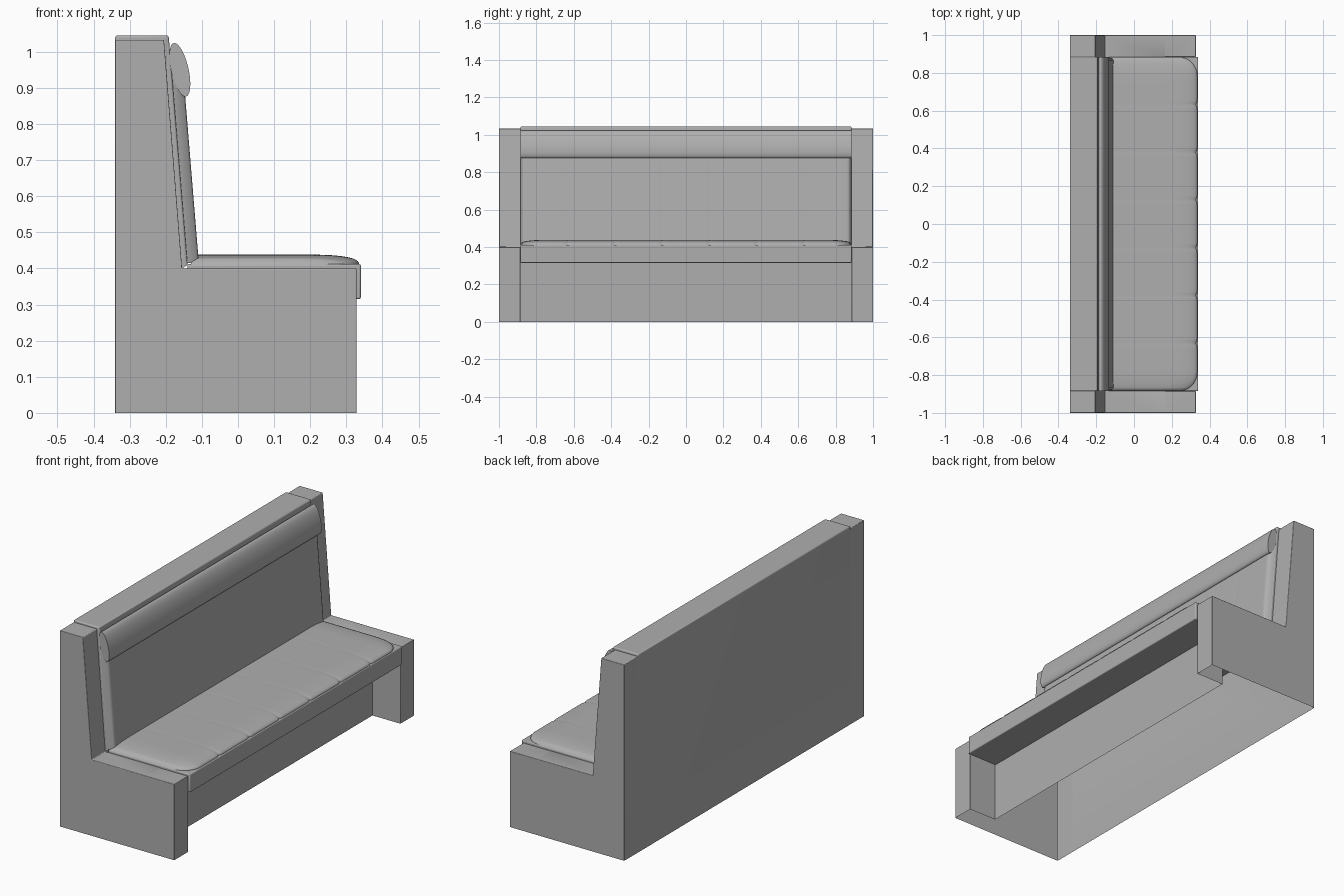
import bpy
import bmesh
import math

cube = bpy.data.objects.get("Cube")
if cube:
    bpy.data.objects.remove(cube, do_unlink=True)

HALF = 0.885           # half length of the upholstered middle
PANELS = 7             # stitched sections
SEAM = 2 * HALF / PANELS
SHADE = (0.43, 0.43, 0.43, 1)

grey = bpy.data.materials.new("plain grey")
grey.use_nodes = True
grey.diffuse_color = SHADE
grey.node_tree.nodes["Principled BSDF"].inputs["Base Color"].default_value = SHADE


def finish(name, bm, bevel=0, angle=35):
    mesh = bpy.data.meshes.new(name)
    bm.to_mesh(mesh)
    bm.free()
    mesh.materials.append(grey)
    obj = bpy.data.objects.new(name, mesh)
    bpy.context.collection.objects.link(obj)
    bpy.ops.object.select_all(action="DESELECT")
    obj.select_set(True)
    bpy.context.view_layer.objects.active = obj
    bpy.ops.object.shade_smooth_by_angle(angle=math.radians(angle))
    if bevel:
        mod = obj.modifiers.new("soft edges", "BEVEL")
        mod.width = bevel
        mod.segments = 3
        mod.limit_method = "ANGLE"
        mod.angle_limit = math.radians(40)


def sweep(name, path, y0, y1, start_cap=(), end_cap=(), bevel=0):
    """Clockwise x-z path swept along y, with an optional outline closing each end."""
    bm = bmesh.new()

    def face(points):
        bm.faces.new([bm.verts.new(p) for p in points])

    for (xa, za), (xb, zb) in zip(path, path[1:]):
        face([(xa, y0, za), (xb, y0, zb), (xb, y1, zb), (xa, y1, za)])
    if start_cap:
        face([(x, y0, z) for x, z in reversed(start_cap)])
    if end_cap:
        face([(x, y1, z) for x, z in end_cap])
    bmesh.ops.remove_doubles(bm, verts=bm.verts, dist=1e-5)
    finish(name, bm, bevel)


def solid(name, outline, bevel=0):
    """Closed outline over the length of the middle."""
    sweep(name, outline + outline[:1], -HALF, HALF, outline, outline, bevel)


def pad(name, rows, shape):
    """Grid sheet, remapped by shape(t, y) with t from 0 to 1."""
    bm = bmesh.new()
    bmesh.ops.create_grid(bm, x_segments=rows, y_segments=PANELS * 28, size=1)
    for v in bm.verts:
        v.co = shape((v.co.x + 1) / 2, v.co.y * HALF)
    finish(name, bm, angle=60)


def rounding(value, start, length):
    """1 on the flat, falling along a quarter circle to 0."""
    c = min(max((value - start) / length, 0), 1)
    return math.sqrt(1 - c * c)


def pinch(y):
    """1 on a seam between sections, 0 elsewhere."""
    k = round((y + HALF) / SEAM)
    if k in (0, PANELS):
        return 0
    return math.exp(-((y + HALF - k * SEAM) / 0.009) ** 2)


# Hollow end panels, open underneath, with a cheek in front of the plinth
END = [(-0.34, 0), (-0.34, 1.033), (-0.205, 1.033), (-0.155, 0.4),
       (0.165, 0.4), (0.328, 0.4), (0.328, 0)]
CHEEK = [(0.165, 0), (0.165, 0.4), (0.328, 0.4), (0.328, 0)]
sweep("end_panel_front", END, -1, -HALF, END, CHEEK, 0.003)
sweep("end_panel_rear", END, HALF, 1, CHEEK, END, 0.003)

# Hollow back frame, closed only where it stands proud of the end panels
BACK = [(-0.34, 0), (-0.34, 1.033), (-0.34, 1.045), (-0.192, 1.045), (-0.14, 0.41)]
RIM = BACK[1:] + [(-0.155, 0.4), (-0.205, 1.033)]
sweep("back_frame", BACK, -HALF, HALF, RIM, RIM, 0.006)

# Recessed plinth board
sweep("plinth", [(0.165, 0.32), (0.165, 0)], -HALF, HALF)

# Seat board overhanging the plinth
solid("seat_board", [(-0.14, 0.315), (-0.14, 0.412), (0.34, 0.412), (0.34, 0.315)], 0.005)


# Seat cushion with rounded front and stitched sections
def seat_shape(t, y):
    front = 0.335 - 0.1 * (1 - rounding(abs(y), HALF - 0.1, 0.1)) - 0.008 * pinch(y)
    start = front - 0.12
    if t < 0.4:
        x, crown = -0.13 + (start + 0.13) * t / 0.4, 1
    else:
        a = (t - 0.4) / 0.6 * math.pi / 2
        x, crown = start + 0.12 * math.sin(a), max(math.cos(a), 0) ** 0.75
    crown *= 0.3 + 0.7 * rounding(abs(y), HALF - 0.13, 0.13)
    if abs(y) > HALF - 0.001:
        crown = 0
    return x, y, 0.411 + (0.027 - 0.0006 * pinch(y)) * crown


pad("seat_cushion", 24, seat_shape)


# Leaning back cushion
def back_shape(t, y):
    z = 0.98 - 0.565 * t
    depth = rounding(abs(y), HALF - 0.02, 0.02) * rounding(z, 0.93, 0.05)
    base = -0.14 - 0.082 * (z - 0.41)
    return base + (0.032 - 0.0006 * pinch(y)) * depth, y, z


pad("back_cushion", 30, back_shape)

# Head bolster, a tilted oval roll
TILT = math.radians(13)
oval = []
for i in range(40):
    a = -i * math.tau / 40
    across, along = 0.024 * math.cos(a), 0.076 * math.sin(a)
    oval.append((-0.161 + across * math.cos(TILT) - along * math.sin(TILT),
                 0.95 + across * math.sin(TILT) + along * math.cos(TILT)))
solid("head_bolster", oval)
